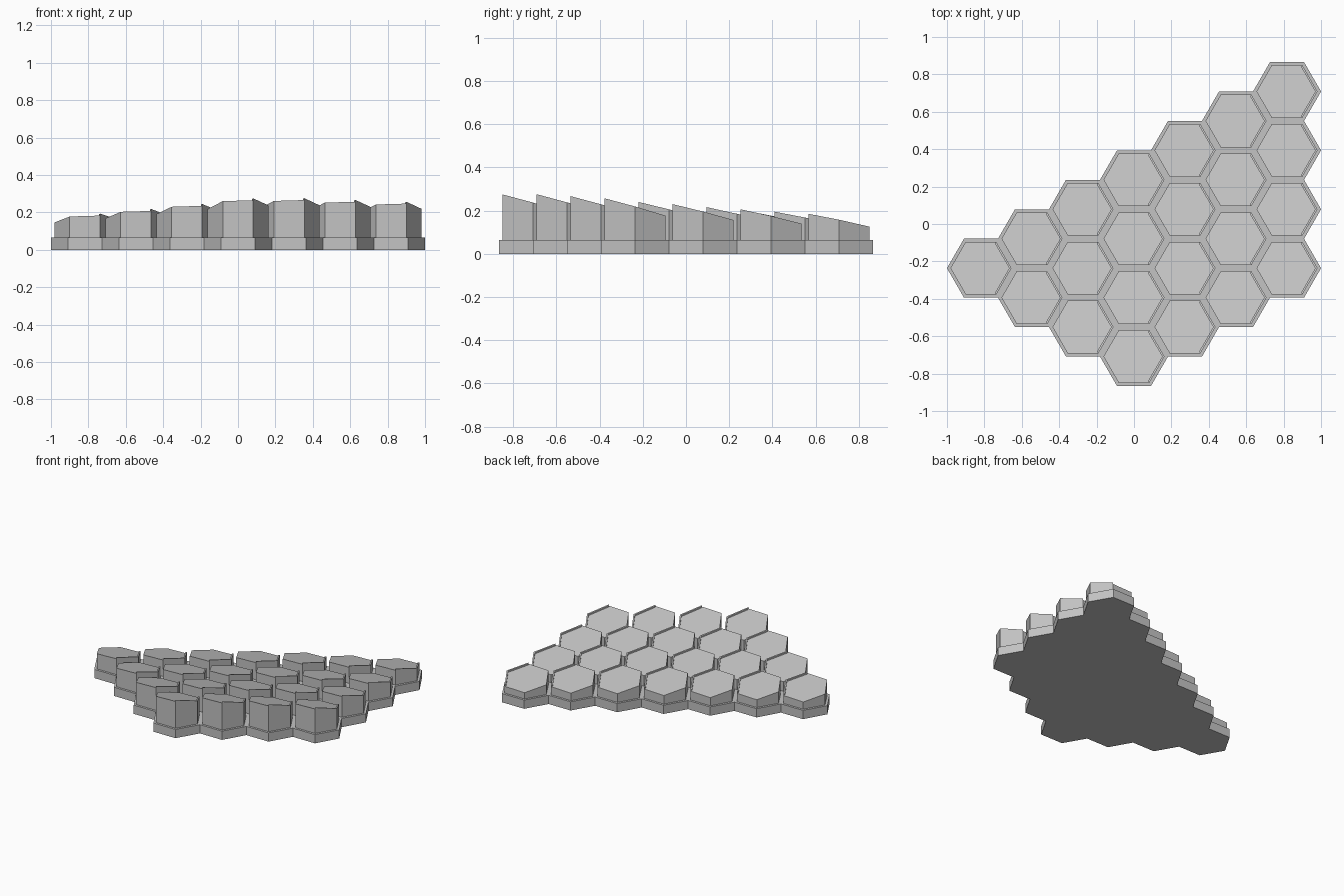
import bpy, bmesh, math

cube = bpy.data.objects.get("Cube")
if cube:
    bpy.data.objects.remove(cube, do_unlink=True)

grey = bpy.data.materials.new("light_grey")
grey.use_nodes = True
colour = (0.55, 0.55, 0.55, 1)
grey.diffuse_color = colour
grey.node_tree.nodes["Principled BSDF"].inputs["Base Color"].default_value = colour

R = 2 / 11                      # base cell radius
PITCH = R * math.sqrt(3)        # spacing within a column
TILE_R = 0.163
BASE_H = 0.065
LIP_H, LIP_W = 0.01, 0.012


def hexagon(radius, first=0, last=5):
    return [(radius * math.cos(math.radians(60 * k)), radius * math.sin(math.radians(60 * k)))
            for k in range(first, last + 1)]


def add_prism(bm, outline, centre, bottom, top):
    """Prism over an outline; bottom and top give z from local x, y."""
    cx, cy = centre
    low = [bm.verts.new((cx + x, cy + y, bottom(x, y))) for x, y in outline]
    high = [bm.verts.new((cx + x, cy + y, top(x, y))) for x, y in outline]
    bm.faces.new(low[::-1])
    bm.faces.new(high)
    n = len(outline)
    for i in range(n):
        j = (i + 1) % n
        bm.faces.new((low[i], low[j], high[j], high[i]))


def finish(name, bm):
    bmesh.ops.recalc_face_normals(bm, faces=bm.faces)
    mesh = bpy.data.meshes.new(name)
    bm.to_mesh(mesh)
    bm.free()
    mesh.materials.append(grey)
    obj = bpy.data.objects.new(name, mesh)
    bpy.context.collection.objects.link(obj)


# Peak height depends on the column and on the row counted from the long edge
column_peak = [0.193, 0.197, 0.2, 0.203, 0.204, 0.195, 0.185]
row_rise = [0, 0.021, 0.045, 0.072]

base = bmesh.new()
for col, peak in enumerate(column_peak):
    for row in range(min(col + 1, 4)):
        centre = ((col - 3) * 1.5 * R, (col - 3) * PITCH / 2 + PITCH * (0.75 - row))
        slope = -0.21 - 0.025 * row
        corner_x, corner_y = hexagon(TILE_R)[5]
        corner_z = peak + row_rise[row] - LIP_H

        def surface(x, y):
            return corner_z + 0.03 * (x - corner_x) + slope * (y - corner_y)

        # Flat base cell
        add_prism(base, hexagon(R), centre, lambda x, y: 0, lambda x, y: BASE_H)

        # Tilted tile
        tile = bmesh.new()
        add_prism(tile, hexagon(TILE_R), centre, lambda x, y: BASE_H, surface)
        finish(f"tile_{col}_{row}", tile)

        # Thin raised lip along the two right-hand edges
        lip = bmesh.new()
        outline = hexagon(TILE_R, -1, 1) + hexagon(TILE_R - LIP_W, -1, 1)[::-1]
        add_prism(lip, outline, centre, surface, lambda x, y: surface(x, y) + LIP_H)
        finish(f"tile_lip_{col}_{row}", lip)

# Join the base cells and drop the walls hidden between them
bmesh.ops.remove_doubles(base, verts=base.verts, dist=0.001)
hidden = [f for f in base.faces if abs(f.normal.z) < 0.5 and
          all(len(e.link_faces) > 3 for e in f.edges if abs(e.verts[0].co.z - e.verts[1].co.z) < 0.01)]
bmesh.ops.delete(base, geom=hidden, context='FACES_ONLY')
finish("base", base)
